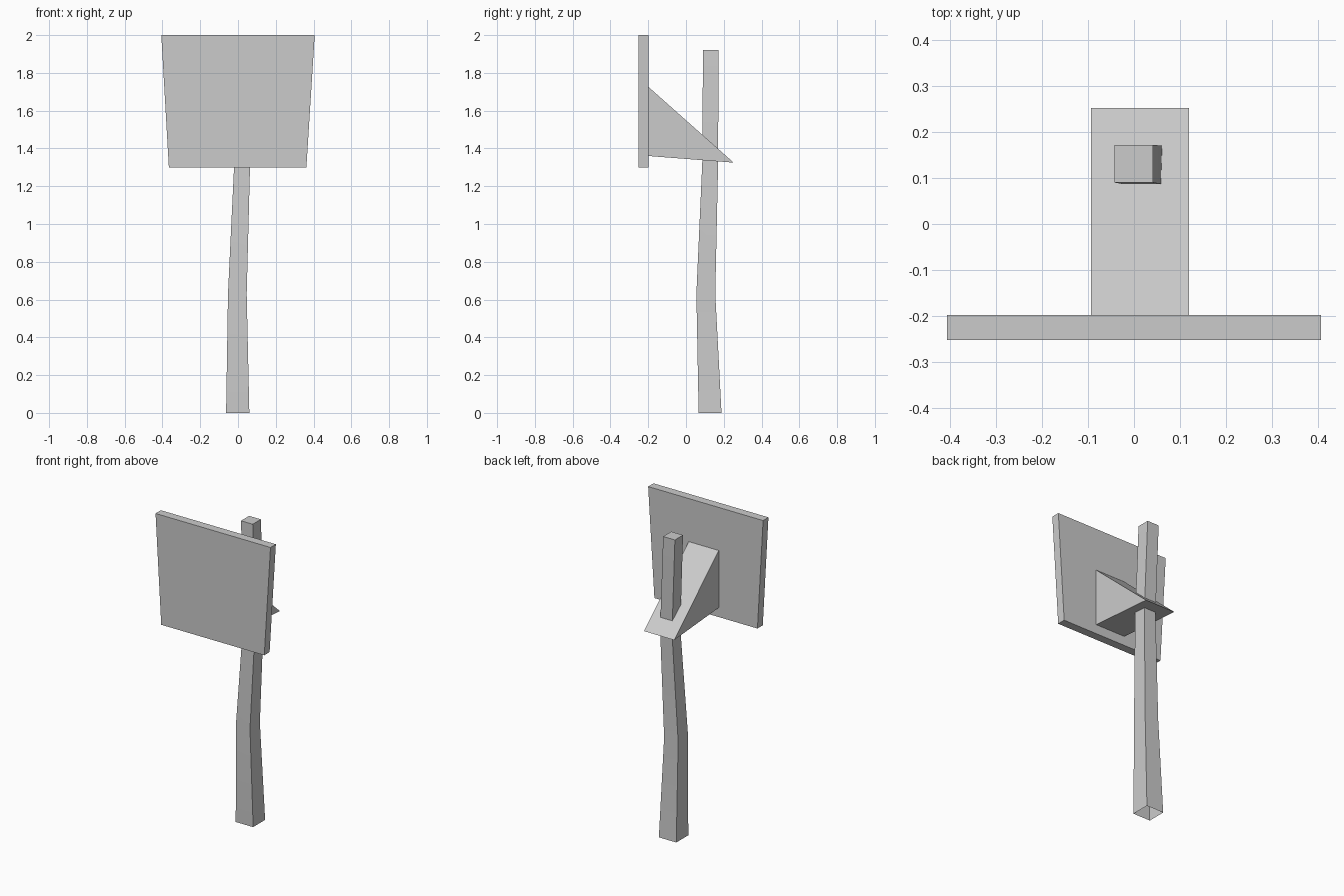
import bpy, math

if "Cube" in bpy.data.objects:
    bpy.data.objects.remove(bpy.data.objects["Cube"])


def make_object(name, verts, faces, smooth=False):
    mesh = bpy.data.meshes.new(name)
    mesh.from_pydata(verts, [], faces)
    mesh.update()
    obj = bpy.data.objects.new(name, mesh)
    bpy.context.collection.objects.link(obj)
    if smooth:
        bpy.ops.object.select_all(action='DESELECT')
        obj.select_set(True)
        bpy.context.view_layer.objects.active = obj
        bpy.ops.object.shade_smooth_by_angle(angle=math.radians(30))
    return obj


def prism(name, profile, to_3d, a, b):
    """Extrude a closed 2D profile between depths a and b."""
    n = len(profile)
    verts = [to_3d(u, v, d) for d in (a, b) for u, v in profile]
    faces = [tuple(reversed(range(n))), tuple(range(n, 2 * n))]
    faces += [(i, (i + 1) % n, (i + 1) % n + n, i + n) for i in range(n)]
    return make_object(name, verts, faces)


# Bent, tapering square post, open underneath: x min, x max, y min, y max, z
rings = [
    (-0.063, 0.060, 0.067, 0.188, 0.0),
    (-0.053, 0.046, 0.055, 0.155, 0.63),
    (-0.020, 0.064, 0.086, 0.170, 1.32),
    (-0.042, 0.041, 0.090, 0.172, 1.92),
]
verts, faces = [], []
for x0, x1, y0, y1, z in rings:
    verts += [(x0, y0, z), (x1, y0, z), (x1, y1, z), (x0, y1, z)]
for r in range(len(rings) - 1):
    for i in range(4):
        j = (i + 1) % 4
        faces.append((4 * r + i, 4 * r + j, 4 * r + 4 + j, 4 * r + 4 + i))
last = 4 * (len(rings) - 1)
faces.append((last, last + 1, last + 2, last + 3))
make_object("post", verts, faces, smooth=True)

# Tapered sign board, profile in x/z
prism("sign_board",
      [(-0.366, 1.30), (-0.406, 2.0), (0.406, 2.0), (0.362, 1.30)],
      lambda u, v, d: (u, d, v), -0.252, -0.198)

# Wedge bracket joining board and post, profile in y/z
prism("wedge_bracket",
      [(-0.198, 1.36), (0.252, 1.325), (-0.198, 1.725)],
      lambda u, v, d: (d, u, v), -0.093, 0.120)
